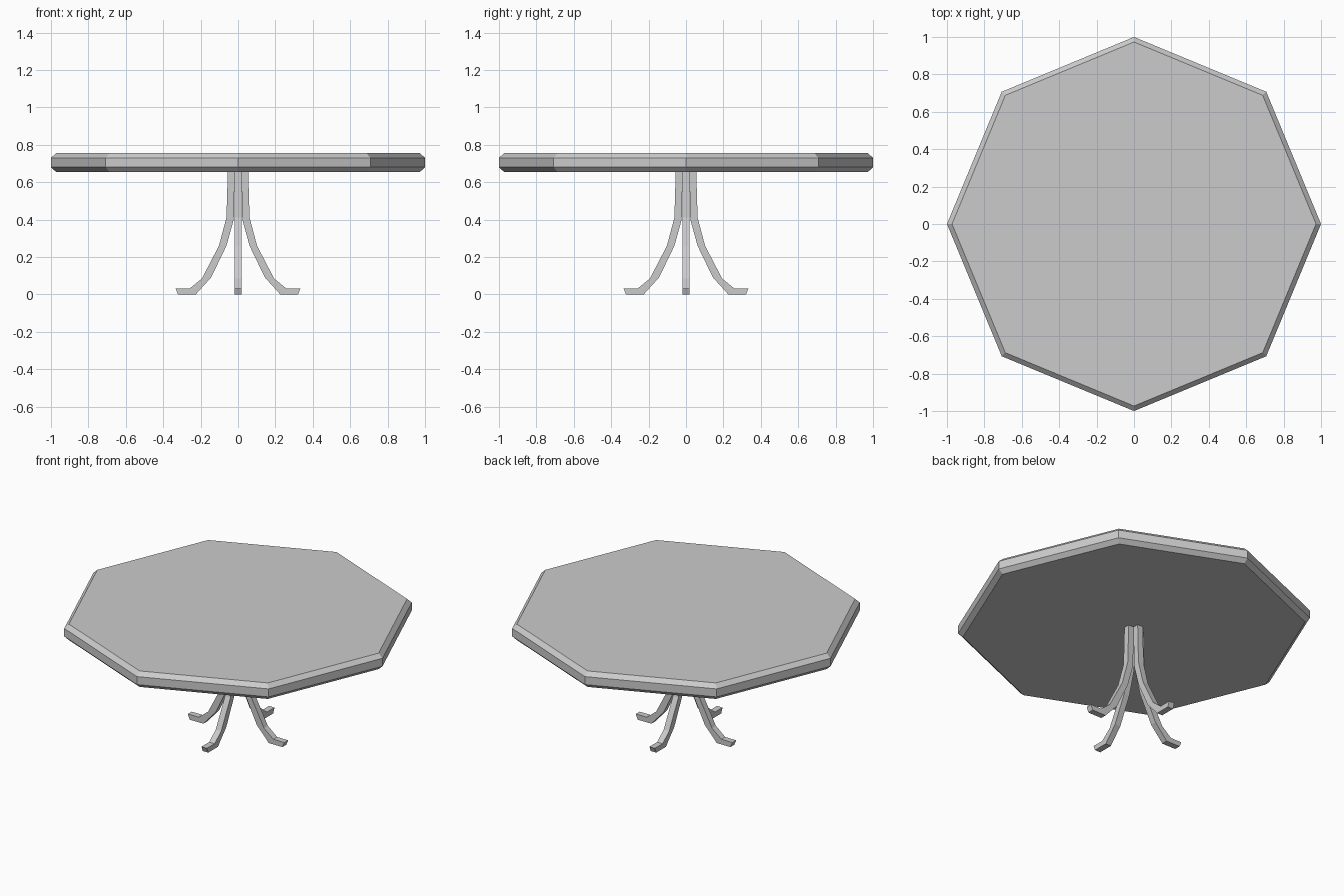
import bpy, bmesh
from math import cos, sin, pi

if "Cube" in bpy.data.objects:
    bpy.data.objects.remove(bpy.data.objects["Cube"])


def make_object(name, verts, faces):
    mesh = bpy.data.meshes.new(name)
    mesh.from_pydata(verts, [], faces)
    bm = bmesh.new()
    bm.from_mesh(mesh)
    bmesh.ops.recalc_face_normals(bm, faces=bm.faces)
    bm.to_mesh(mesh)
    bm.free()
    obj = bpy.data.objects.new(name, mesh)
    bpy.context.collection.objects.link(obj)
    return obj


def bridge(rings, n):
    # side quads between consecutive rings of n vertices, plus both end caps
    faces = [(r * n + i, r * n + (i + 1) % n, (r + 1) * n + (i + 1) % n, (r + 1) * n + i)
             for r in range(rings - 1) for i in range(n)]
    return faces + [tuple(range(n)), tuple(range((rings - 1) * n, rings * n))]


# Octagonal top with chamfered rims, one corner on each axis
SIDES = 8
rim = [(0.973, 0.655), (1.0, 0.68), (1.0, 0.73), (0.973, 0.755)]
top_verts = [(r * cos(2 * pi * i / SIDES), r * sin(2 * pi * i / SIDES), z)
             for r, z in rim for i in range(SIDES)]
make_object("table_top", top_verts, bridge(len(rim), SIDES))

# Curved leg: (outer r, outer z, inner r, inner z) stations from top to toe
stations = [
    (0.055, 0.656, 0.018, 0.656),
    (0.062, 0.41, 0.023, 0.40),
    (0.102, 0.26, 0.062, 0.26),
    (0.193, 0.085, 0.143, 0.092),
    (0.258, 0.032, 0.226, 0.0),
    (0.334, 0.032, 0.321, 0.0),
]
HALF_WIDTH = 0.019
leg_verts = []
for ro, zo, ri, zi in stations:
    leg_verts += [(ro, -HALF_WIDTH, zo), (ro, HALF_WIDTH, zo),
                  (ri, HALF_WIDTH, zi), (ri, -HALF_WIDTH, zi)]
leg_faces = bridge(len(stations), 4)

# Four legs, one toward each side
for k, side in enumerate(("right", "back", "left", "front")):
    leg = make_object(side + "_leg", leg_verts, leg_faces)
    leg.rotation_euler.z = k * pi / 2
